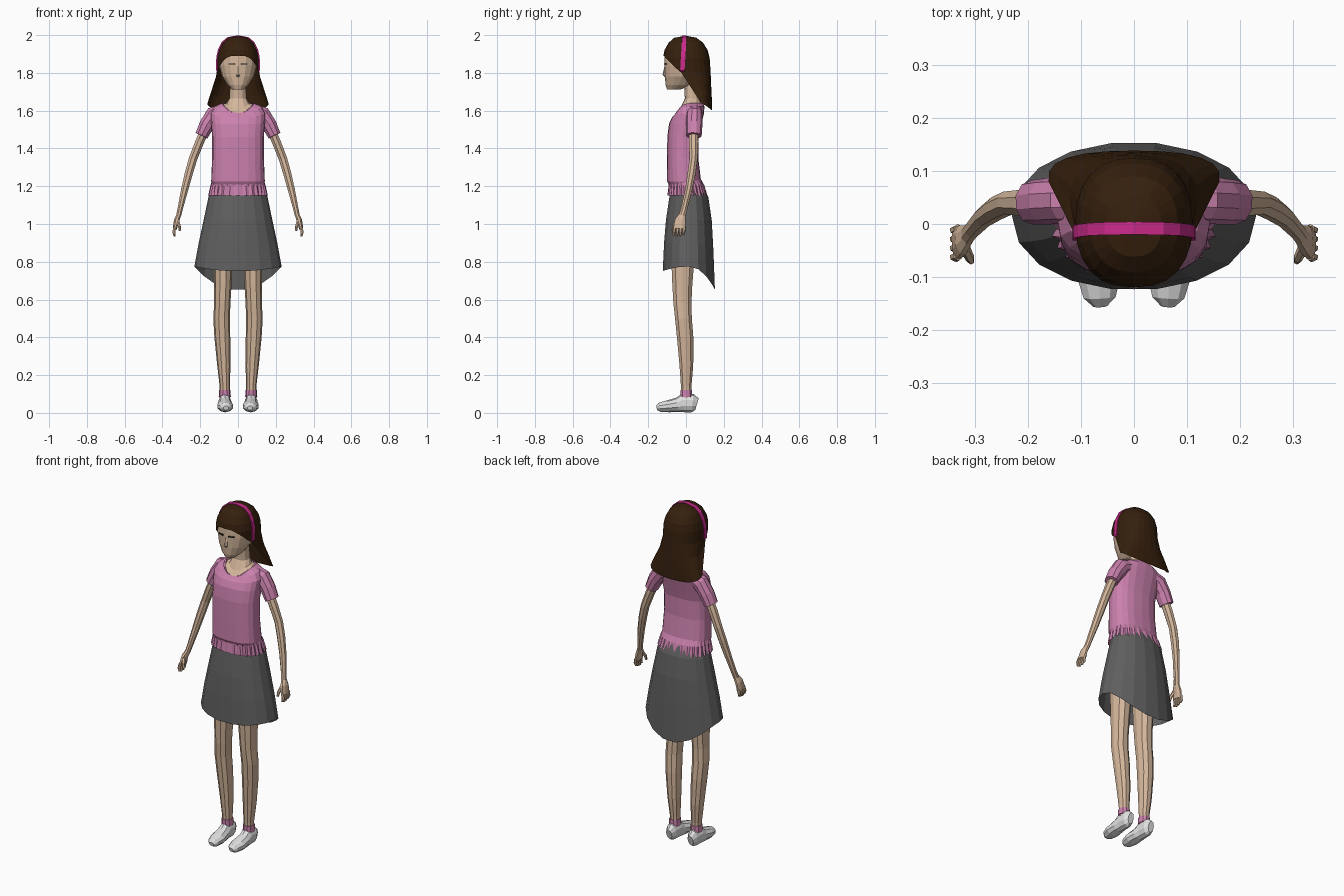
import bpy, bmesh, math
from mathutils import Vector, Matrix


def material(name, r, g, b):
    m = bpy.data.materials.new(name)
    m.diffuse_color = (r, g, b, 1)
    return m


SKIN = material("skin", 0.66, 0.47, 0.33)
HAIR = material("dark brown hair", 0.035, 0.014, 0.004)
PINK = material("pink cloth", 0.60, 0.22, 0.42)
BAND = material("magenta band", 0.60, 0.025, 0.26)
GREY = material("grey cloth", 0.115, 0.115, 0.115)
WHITE = material("white shoe", 0.75, 0.75, 0.75)
DARK = material("dark lash", 0.012, 0.010, 0.010)


def finish(name, bm, mat, thick=0):
    bmesh.ops.remove_doubles(bm, verts=bm.verts, dist=0.0004)
    bmesh.ops.recalc_face_normals(bm, faces=bm.faces)
    me = bpy.data.meshes.new(name)
    bm.to_mesh(me)
    bm.free()
    me.materials.append(mat)
    ob = bpy.data.objects.new(name, me)
    bpy.context.collection.objects.link(ob)
    if thick:
        mod = ob.modifiers.new("thickness", 'SOLIDIFY')
        mod.thickness = thick
    return ob


def skin_rings(name, rings, mat, caps=True, closed=True, thick=0):
    """Bridge a list of point rings into one surface."""
    bm = bmesh.new()
    vs = [[bm.verts.new(p) for p in r] for r in rings]
    n = len(rings[0])
    for a, b in zip(vs, vs[1:]):
        for i in range(n if closed else n - 1):
            j = (i + 1) % n
            bm.faces.new((a[i], a[j], b[j], b[i]))
    if caps:
        bm.faces.new(vs[0])
        bm.faces.new(vs[-1])
    return finish(name, bm, mat, thick)


def spow(v, p):
    return math.copysign(abs(v) ** (2 / p), v)


def oval(a, z, rx, y0, y1, cx=0, front=0, back=0, p=2.2, wave=1):
    """Point on a horizontal oval; front and back edges may dip."""
    c, s = math.cos(a), math.sin(a)
    dip = front * max(0, -s) ** 2 + back * max(0, s) ** 2
    return (cx + rx * wave * spow(c, p),
            (y0 + y1) / 2 + (y1 - y0) / 2 * wave * spow(s, p), z - dip)


def loft(name, rows, mat, n=16, caps=True, p=2.2, waves=None):
    rings = []
    for k, r in enumerate(rows):
        w = waves[k] if waves else 0
        rings.append([oval(2 * math.pi * i / n, *r, p=p, wave=1 + w * (-1) ** i)
                      for i in range(n)])
    return skin_rings(name, rings, mat, caps)


def tube(name, pts, mat, side, n=8, ref=(0, 1, 0)):
    """Oval tube along points (x, y, z, radius_a, radius_b)."""
    cs = [Vector((q[0] * side, q[1], q[2])) for q in pts]
    rings = []
    for k, q in enumerate(pts):
        d = (cs[min(k + 1, len(cs) - 1)] - cs[max(k - 1, 0)]).normalized()
        u = Vector(ref).cross(d).normalized()
        v = d.cross(u)
        ring = []
        for i in range(n):
            a = 2 * math.pi * (i + 0.5) / n
            pt = cs[k] + u * q[3] * math.cos(a) + v * q[4] * math.sin(a)
            pt.z = max(pt.z, 0)
            ring.append(pt)
        rings.append(ring)
    return skin_rings(name, rings, mat)


def lookup(table, z):
    """Interpolate a table sorted by falling z."""
    for a, b in zip(table, table[1:]):
        if z >= b[0]:
            t = (a[0] - z) / (a[0] - b[0])
            return [u + (v - u) * t for u, v in zip(a, b)]
    return list(table[-1])


# Head, neck and nose
loft("head", [(1.712, .030, -.100, -.03), (1.735, .055, -.108, .03), (1.78, .084, -.112, .07),
              (1.84, .100, -.114, .10), (1.90, .100, -.112, .10), (1.95, .075, -.08, .08)], SKIN)
loft("neck", [(1.635, .080, -.053, .088, 0, .05), (1.640, .060, -.032, .08, 0, .03),
              (1.665, .045, -.006, .076), (1.76, .042, -.012, .07)], SKIN, n=12)
tube("nose", [(0, -.109, 1.835, .006, .005), (0, -.114, 1.79, .012, .010),
              (0, -.108, 1.78, .008, .004)], SKIN, 1, 6)

# Hair: dome with a fringe, falling long at the back
DOME = [(1.996, .003, -.003, .003), (1.986, .052, -.062, .055), (1.96, .083, -.092, .09),
        (1.92, .102, -.114, .115), (1.88, .111, -.122, .125), (1.81, .112, -.115, .130),
        (1.74, .122, -.042, .133), (1.68, .145, .006, .136), (1.60, .178, .038, .139)]


def hair_hem(a):
    s = math.sin(a)
    if s < -0.05:
        return 1.80 + 0.09 * min(1, max(0, (-s - 0.25) / 0.7))
    return 1.64 - 0.04 * s


rows = []
for r in DOME:
    row = []
    for i in range(24):
        a = 2 * math.pi * i / 24
        row.append(oval(a, *lookup(DOME, max(r[0], hair_hem(a))), p=2.3))
    rows.append(row)
skin_rings("hair", rows, HAIR, caps=False)

# Headband hugging the dome
arch = [(lookup(DOME, z)[1] + .004, z + .003) for z in (1.81, 1.85, 1.88, 1.92, 1.96, 1.986)]
arch += [(-x, z) for x, z in reversed(arch)]
arch.insert(6, (0, 1.999))
band = []
for x, z in arch:
    y = -.008 - .06 * (2 - z)
    band.append([(x, y - .012, z), (x, y + .012, z), (x * .94, y + .012, z - .008),
                 (x * .94, y - .012, z - .008)])
skin_rings("headband", band, BAND)

# Shirt body and gathered ruffle
loft("shirt", [(1.19, .132, -.080, .085), (1.225, .142, -.100, .080), (1.35, .137, -.100, .065),
               (1.46, .137, -.099, .066), (1.53, .142, -.090, .082), (1.585, .145, -.074, .095, 0, .02),
               (1.622, .125, -.062, .098, 0, .045), (1.640, .086, -.053, .090, 0, .052)],
     PINK, n=20, caps=False, p=2.5)
loft("shirt_ruffle", [(1.235, .136, -.093, .080), (1.205, .143, -.090, .095),
                      (1.15, .153, -.095, .110)], PINK, n=56, caps=False, p=2.4,
     waves=(0, .02, .035))

# Skirt with a hem that drops at the back
loft("skirt", [(1.20, .140, -.080, .095), (1.14, .157, -.090, .120), (1.02, .182, -.108, .138),
               (.90, .208, -.118, .147, 0, 0, .04), (.775, .231, -.125, .155, 0, .025, .125)],
     GREY, n=18, caps=False, p=2.1)

for side, tag in ((1, "left"), (-1, "right")):
    # Sleeves and arms
    tube(tag + "_sleeve", [(.08, .045, 1.598, .040, .040), (.128, .045, 1.578, .048, .044),
                           (.165, .043, 1.525, .042, .044), (.193, .041, 1.468, .036, .042)],
         PINK, side, 10)
    tube(tag + "_arm", [(.170, .040, 1.51, .025, .026), (.205, .040, 1.43, .025, .027),
                        (.238, .040, 1.345, .024, .023), (.260, .030, 1.27, .023, .023),
                        (.283, .014, 1.18, .020, .020), (.306, -.010, 1.08, .015, .018),
                        (.314, -.020, 1.045, .014, .019)], SKIN, side)
    # Hands
    tube(tag + "_palm", [(.312, -.018, 1.05, .013, .018), (.325, -.030, 1.02, .015, .030),
                         (.334, -.036, .975, .012, .034)], SKIN, side)
    for k in range(4):
        y = -.060 + .017 * k
        tip = .932 + .006 * abs(k - 1.3)
        tube("%s_finger_%d" % (tag, k + 1),
             [(.333, y, .985, .009, .009), (.340, y - .003, .958, .009, .008),
              (.335, y - .006, tip, .006, .006)], SKIN, side, 6)
    tube(tag + "_thumb", [(.320, -.045, 1.02, .010, .011), (.311, -.064, .99, .009, .009),
                          (.308, -.071, .965, .006, .006)], SKIN, side, 6)
    # Legs, socks and shoes
    leg = [(.08, .027, -.026, .030, .070), (.14, .027, -.028, .030, .070),
           (.25, .035, -.036, .040, .075), (.40, .042, -.050, .041, .083),
           (.50, .044, -.060, .033, .087), (.58, .043, -.069, .031, .083),
           (.68, .046, -.075, .036, .080), (.80, .050, -.080, .046, .078),
           (1.0, .060, -.085, .065, .075)]
    loft(tag + "_leg", [r[:4] + (r[4] * side,) for r in leg], SKIN, n=10)
    loft(tag + "_sock", [(.085, .032, -.031, .035, .07 * side),
                         (.122, .030, -.031, .033, .07 * side)], PINK, n=10)
    tube(tag + "_shoe", [(.064, -.155, .026, .014, .012), (.065, -.138, .030, .032, .025),
                         (.067, -.095, .035, .044, .032), (.069, -.045, .042, .038, .039),
                         (.070, -.015, .053, .034, .050), (.070, .035, .052, .032, .049),
                         (.070, .058, .045, .018, .032)], WHITE, side, 10, (0, 0, 1))
    # Closed eye lash line: a thin plate on the face
    bm = bmesh.new()
    bmesh.ops.create_cube(bm, size=1, matrix=Matrix.Translation((.033 * side, -.1085, 1.847))
                          @ Matrix.Rotation(.3 * side, 4, 'Z') @ Matrix.Diagonal((.034, .008, .007, 1)))
    finish(tag + "_eye_lash", bm, DARK)
